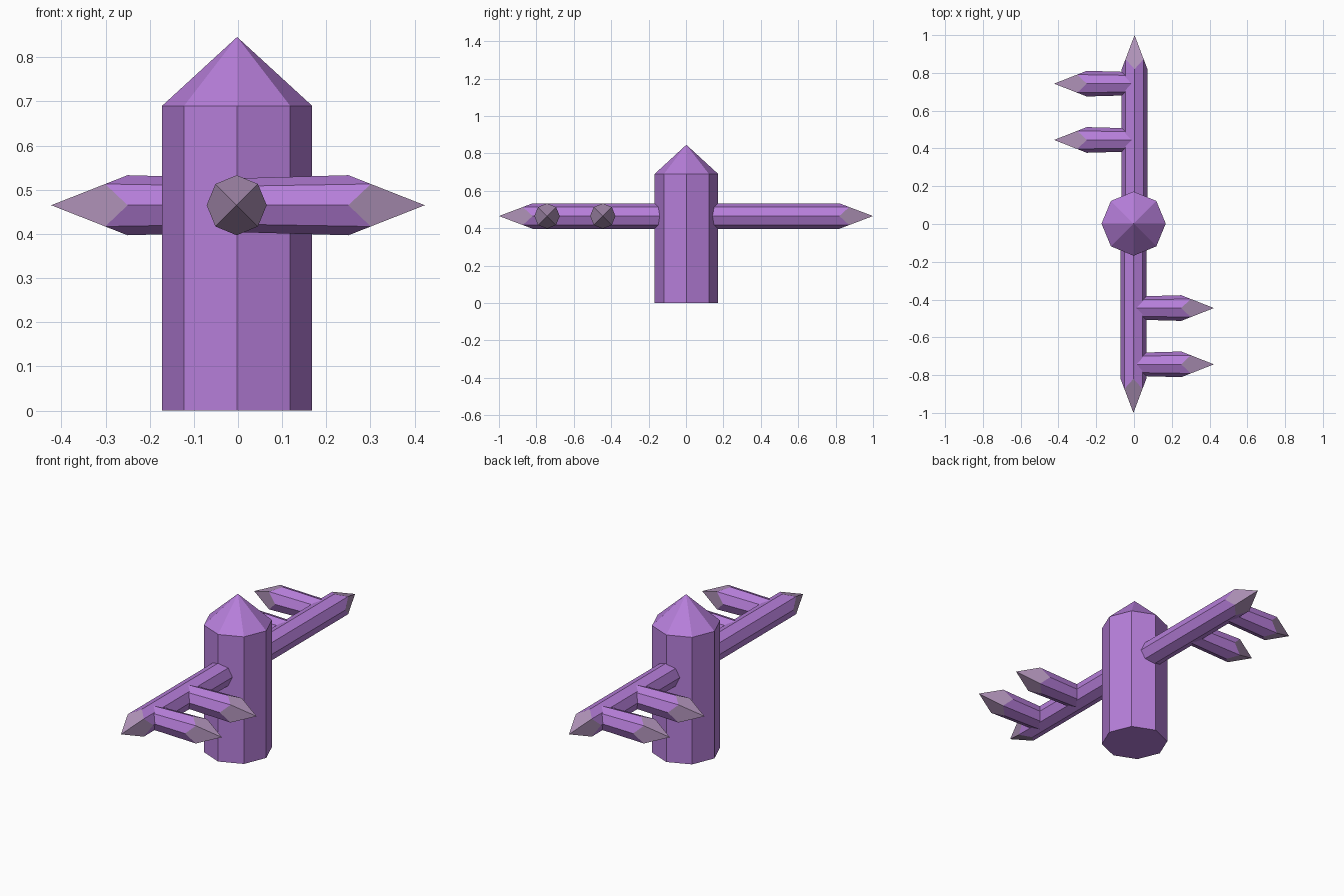
import bpy, bmesh
from math import pi, cos, sin, sqrt
from mathutils import Matrix

if "Cube" in bpy.data.objects:
    bpy.data.objects.remove(bpy.data.objects["Cube"])


def material(name, rgb):
    m = bpy.data.materials.new(name)
    m.diffuse_color = (*rgb, 1)
    m.use_nodes = True
    m.node_tree.nodes["Principled BSDF"].inputs["Base Color"].default_value = m.diffuse_color
    return m


PURPLE = material("purple_crystal", (0.47, 0.21, 0.70))
PALE = material("pale_tip", (0.43, 0.29, 0.48))
SIDES = 8


def crystal(name, r0, r1, shoulder, tip, matrix, faceted=True):
    """Octagonal shaft along +z with a point; faceted = four-faced point cut into the shaft."""
    bm = bmesh.new()
    kink = tip - (tip - shoulder) / sqrt(2) if faceted else shoulder
    low, high = [], []
    for i in range(SIDES):
        a = 2 * pi * i / SIDES
        low.append(bm.verts.new((r0 * cos(a), r0 * sin(a), 0)))
        high.append(bm.verts.new((r1 * cos(a), r1 * sin(a), kink if i % 2 else shoulder)))
    apex = bm.verts.new((0, 0, tip))
    bm.faces.new(low[::-1])
    for i in range(SIDES):
        j = (i + 1) % SIDES
        bm.faces.new((low[i], low[j], high[j], high[i]))
        f = bm.faces.new((high[i], high[j], apex))
        f.material_index = 1 if faceted else 0
    bmesh.ops.recalc_face_normals(bm, faces=bm.faces)
    mesh = bpy.data.meshes.new(name)
    bm.to_mesh(mesh)
    bm.free()
    mesh.materials.append(PURPLE)
    mesh.materials.append(PALE)
    ob = bpy.data.objects.new(name, mesh)
    ob.matrix_world = matrix
    bpy.context.collection.objects.link(ob)
    return ob


# Central pillar
crystal("pillar", 0.17, 0.17, 0.69, 0.846, Matrix.Translation((-0.002, 0.002, 0)), False)

# Two arms with two prongs each, repeated by a half turn
Z = 0.465
for side, turn in (("front", 0), ("back", pi)):
    spin = Matrix.Rotation(turn, 4, 'Z')
    crystal(side + "_arm", 0.068, 0.068, 0.82, 1.0,
            spin @ Matrix.Translation((-0.003, 0, Z)) @ Matrix.Rotation(pi / 2, 4, 'X'))
    for n, y in (("inner", -0.445), ("outer", -0.743)):
        crystal(f"{side}_{n}_prong", 0.061, 0.068, 0.25, 0.423,
                spin @ Matrix.Translation((0, y, Z)) @ Matrix.Rotation(pi / 2, 4, 'Y'))
